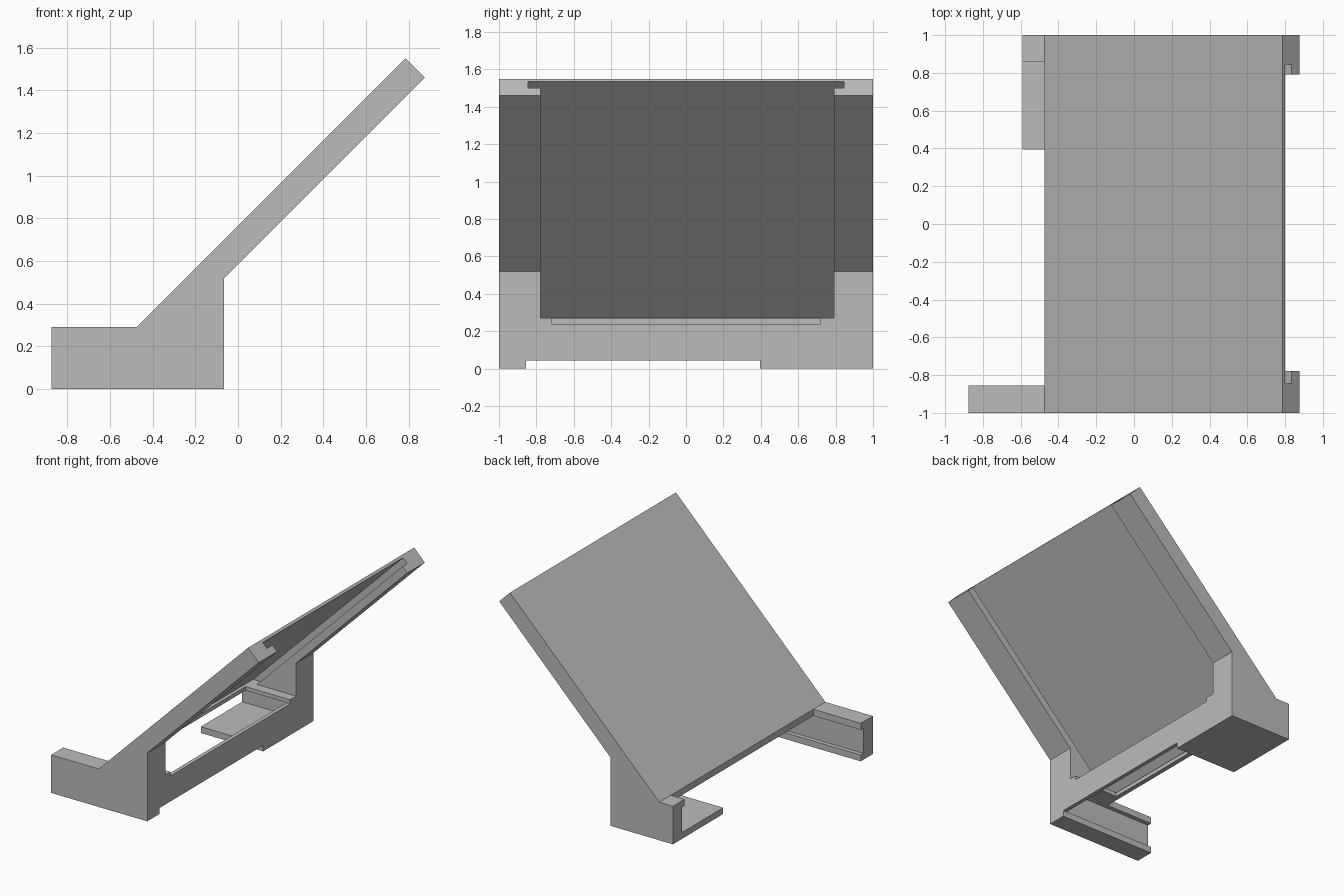
import bpy
import bmesh

if "Cube" in bpy.data.objects:
    bpy.data.objects.remove(bpy.data.objects["Cube"], do_unlink=True)

grey = bpy.data.materials.new("plain grey")
grey.use_nodes = True
colour = (0.5, 0.5, 0.5, 1)
grey.diffuse_color = colour
grey.node_tree.nodes["Principled BSDF"].inputs["Base Color"].default_value = colour


def prism(name, profile, y0, y1):
    """Extrude an (x, z) outline from y0 to y1."""
    bm = bmesh.new()
    face = bm.faces.new([bm.verts.new((x, y0, z)) for x, z in profile])
    ext = bmesh.ops.extrude_face_region(bm, geom=[face])
    moved = [v for v in ext["geom"] if isinstance(v, bmesh.types.BMVert)]
    bmesh.ops.translate(bm, verts=moved, vec=(0, y1 - y0, 0))
    bmesh.ops.recalc_face_normals(bm, faces=bm.faces)
    mesh = bpy.data.meshes.new(name)
    bm.to_mesh(mesh)
    bm.free()
    mesh.materials.append(grey)
    obj = bpy.data.objects.new(name, mesh)
    bpy.context.collection.objects.link(obj)
    return obj


def cut(target, profile, y0, y1):
    cutter = prism("cutter", profile, y0, y1)
    cutter.hide_render = True
    mod = target.modifiers.new("cut", "BOOLEAN")
    mod.operation = "DIFFERENCE"
    mod.solver = "EXACT"
    mod.object = cutter
    bpy.context.view_layer.objects.active = target
    bpy.ops.object.modifier_apply(modifier=mod.name)
    bpy.data.objects.remove(cutter, do_unlink=True)


def box(x0, x1, z0, z1):
    return [(x0, z0), (x1, z0), (x1, z1), (x0, z1)]


# Side outline: base, upright back and leaning panel
stand = prism("sloped_stand", [(-0.875, 0), (-0.065, 0), (-0.065, 0.52),
                               (0.875, 1.46), (0.785, 1.55), (-0.475, 0.29),
                               (-0.875, 0.29)], -1, 1)

# Shorter left block and open front of the base
cut(stand, box(-2, -0.59, -1, 1), -0.855, 2)
cut(stand, box(-2, -0.475, 0.048, 1), -0.855, 0.86)

# Open underside, leaving a floor on the left and a thin back wall
cut(stand, box(-2, -0.095, -1, 0.24), -0.855, 0.395)
cut(stand, box(-2, 1, -1, 0.045), -0.855, 0.395)

# Shallow channels along the inner side walls
cut(stand, box(-2, -0.095, 0.048, 0.24), -0.888, 0.893)

# Window between the base cavity and the panel recess
cut(stand, box(-0.44, 1, 0.239, 0.28), -0.72, 0.72)

# Panel recess and the wider slot under its side lips
cut(stand, [(-0.465, 0.27), (2, 0.27), (2, 2.735)], -0.778, 0.792)
cut(stand, [(-0.465, 0.27), (-0.395, 0.27), (1.5, 2.165), (1.5, 2.235)], -0.845, 0.845)
